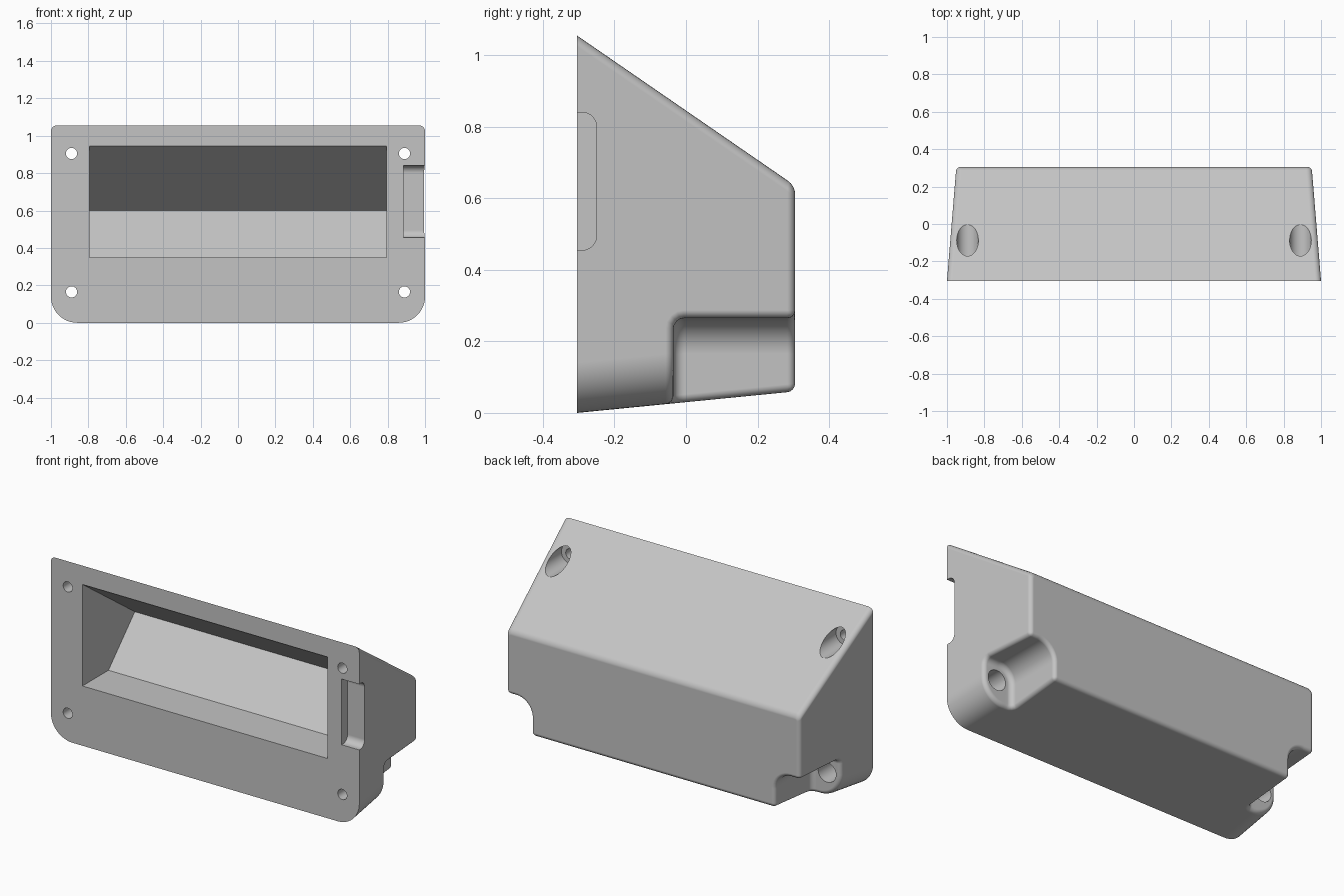
import bpy, bmesh
from math import cos, sin, radians

cube = bpy.data.objects.get("Cube")
if cube:
    bpy.data.objects.remove(cube, do_unlink=True)

FRONT, BACK = -0.305, 0.305
HOLE_X, LOW_Z, HIGH_Z = 0.89, 0.165, 0.905

grey = bpy.data.materials.new("light_grey")
grey.use_nodes = True
grey.diffuse_color = (0.55, 0.55, 0.55, 1)
grey.node_tree.nodes["Principled BSDF"].inputs["Base Color"].default_value = (0.55, 0.55, 0.55, 1)


def arc(cx, cy, r, start, end, n):
    """Points along a circular arc, angles in degrees."""
    angles = [radians(start + (end - start) * i / n) for i in range(n + 1)]
    return [(cx + r * cos(a), cy + r * sin(a)) for a in angles]


def loft(name, ring_a, ring_b, round_at=None):
    """Solid between two rings; optionally rounds the edges lying at y = round_at."""
    bm = bmesh.new()
    a = [bm.verts.new(p) for p in ring_a]
    b = [bm.verts.new(p) for p in ring_b]
    bm.faces.new(a)
    bm.faces.new(b)
    for i in range(len(a)):
        j = (i + 1) % len(a)
        bm.faces.new((a[i], a[j], b[j], b[i]))
    bmesh.ops.recalc_face_normals(bm, faces=bm.faces)
    if round_at is not None:
        edges = [e for e in bm.edges if all(abs(v.co.y - round_at) < 1e-4 for v in e.verts)]
        bmesh.ops.bevel(bm, geom=edges, offset=0.03, segments=4, profile=0.5,
                        affect='EDGES', clamp_overlap=True)
    mesh = bpy.data.meshes.new(name)
    bm.to_mesh(mesh)
    bm.free()
    obj = bpy.data.objects.new(name, mesh)
    bpy.context.scene.collection.objects.link(obj)
    return obj


def prism_x(name, pts, x0, x1):
    return loft(name, [(x0, y, z) for y, z in pts], [(x1, y, z) for y, z in pts])


def prism_y(name, pts, y0, y1, round_at=None):
    return loft(name, [(x, y0, z) for x, z in pts], [(x, y1, z) for x, z in pts], round_at)


def cut(target, cutter):
    """Subtract the cutter, keep the result and discard the cutter."""
    cutter.hide_render = True
    mod = target.modifiers.new("cut", 'BOOLEAN')
    mod.operation = 'DIFFERENCE'
    mod.solver = 'EXACT'
    mod.object = cutter
    bpy.context.view_layer.update()
    graph = bpy.context.evaluated_depsgraph_get()
    mesh = bpy.data.meshes.new_from_object(target.evaluated_get(graph))
    target.modifiers.clear()
    target.data = mesh
    bpy.data.objects.remove(cutter, do_unlink=True)


def outline(half_width, bottom, top, y):
    """Panel outline with wide lower corners and tight upper corners."""
    big, small = 0.14, 0.03
    right = (arc(half_width - big, bottom + big, big, -90, 0, 12)
             + arc(half_width - small, top - small, small, 0, 90, 5))
    left = [(-x, z) for x, z in reversed(right)]
    return [(x, y, z) for x, z in right + left]


# Tapered housing with sloping top
housing = loft("housing", outline(1.0, 0.0, 1.055, FRONT), outline(0.95, 0.06, 0.635, BACK))
housing.data.materials.append(grey)

# Lower rear corner recesses around the screw holes
for side in (1, -1):
    corner = arc(HOLE_X, LOW_Z, 0.1, 90, 180, 10)
    pts = [(1.2, -0.3), (1.2, LOW_Z + 0.1)] + corner + [(HOLE_X - 0.1, -0.3)]
    cut(housing, prism_y("corner_cutter", [(side * x, z) for x, z in pts], -0.035, 0.6, -0.035))

# Soft outer edges behind the front face
bm = bmesh.new()
bm.from_mesh(housing.data)
edges = [e for e in bm.edges
         if len(e.link_faces) == 2 and e.is_convex and e.calc_face_angle(0) > radians(30)
         and min(v.co.y for v in e.verts) > FRONT + 0.01]
bmesh.ops.bevel(bm, geom=edges, offset=0.022, segments=4, profile=0.5,
                affect='EDGES', clamp_overlap=True)
bm.to_mesh(housing.data)
bm.free()

# Front pocket with sloping ceiling and raised rear floor
cut(housing, prism_x("pocket_cutter", [(-0.5, 0.945), (FRONT, 0.945), (0.18, 0.60),
                                       (-0.064, 0.35), (-0.5, 0.35)], -0.795, 0.795))

# Side slot at the front edge
slot = ([(-0.5, 0.455)] + arc(-0.29, 0.495, 0.04, -90, 0, 8)
        + arc(-0.29, 0.80, 0.04, 0, 90, 8) + [(-0.5, 0.84)])
cut(housing, prism_x("slot_cutter", slot, 0.885, 1.2))

# Screw holes with wide rear counterbores
for x in (-HOLE_X, HOLE_X):
    for z in (LOW_Z, HIGH_Z):
        for r, y0, y1 in ((0.058, -0.2, 0.6), (0.03, -0.5, -0.1)):
            cut(housing, prism_y("hole_cutter", arc(x, z, r, 0, 360, 32)[:-1], y0, y1))

# Smooth fillets, crisp edges
bpy.ops.object.select_all(action='DESELECT')
housing.select_set(True)
bpy.context.view_layer.objects.active = housing
bpy.ops.object.shade_smooth_by_angle(angle=radians(30))
normals = housing.modifiers.new("weighted_normals", 'WEIGHTED_NORMAL')
normals.keep_sharp = True
